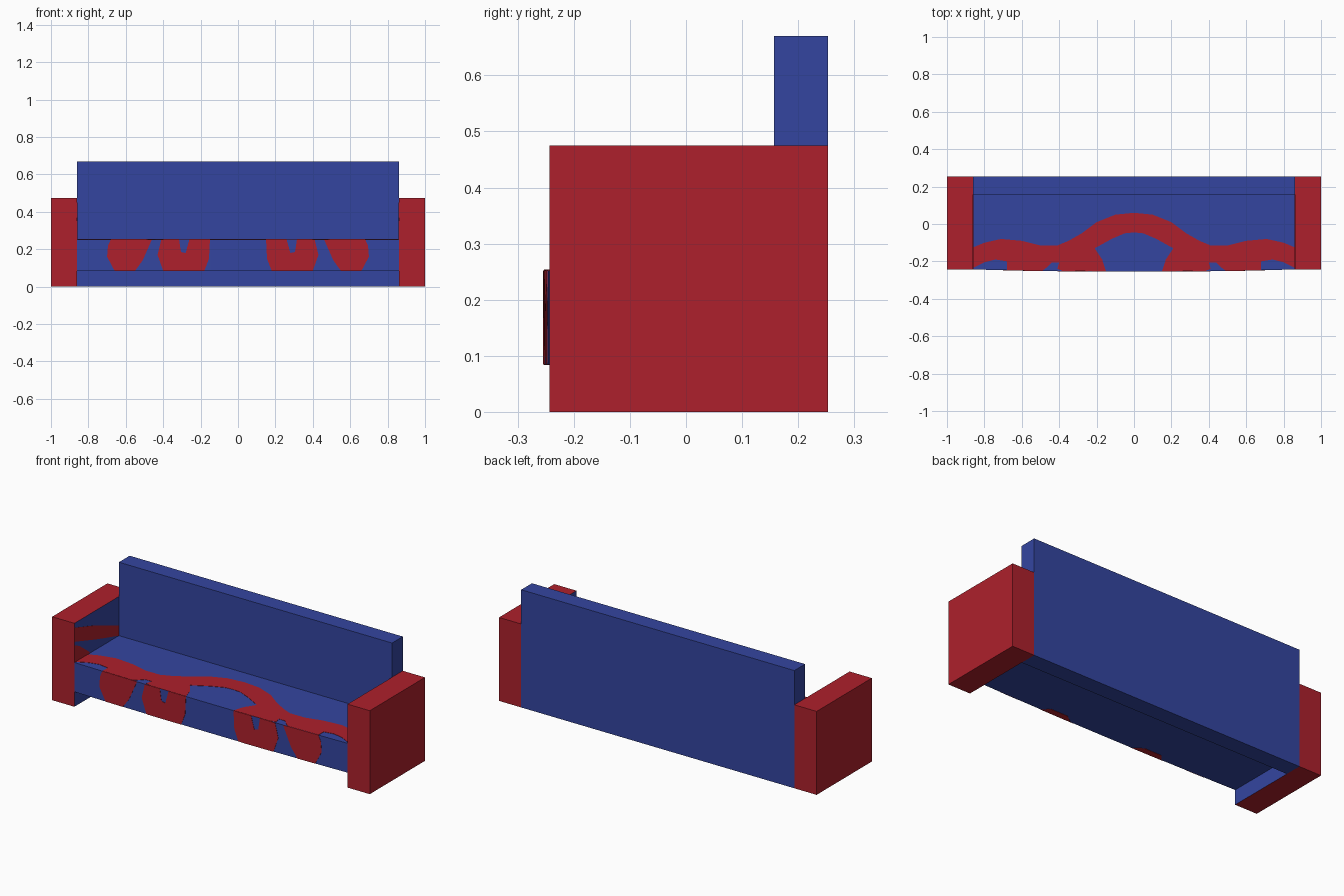
import bpy, bmesh

if "Cube" in bpy.data.objects:
    bpy.data.objects.remove(bpy.data.objects["Cube"])

def material(name, rgb):
    m = bpy.data.materials.new(name)
    m.diffuse_color = (*rgb, 1)
    m.use_nodes = True
    m.node_tree.nodes["Principled BSDF"].inputs["Base Color"].default_value = m.diffuse_color
    return m

BLUE = material("blue fabric", (0.034, 0.060, 0.352))
RED = material("red fabric", (0.423, 0.0144, 0.025))
HALF, SEAT_BOT, SEAT_TOP, BACK_Y = 0.86, 0.085, 0.252, 0.157
OUT, IN = 0.0015, -0.002      # plate faces above / below the surface

def bow(x):
    """y of the gently bowed seat front"""
    return -0.2535 + 0.0105 * (x / HALF) ** 2

def finish(name, bm, mats):
    bmesh.ops.recalc_face_normals(bm, faces=bm.faces[:])
    me = bpy.data.meshes.new(name)
    bm.to_mesh(me)
    bm.free()
    for m in mats:
        me.materials.append(m)
    ob = bpy.data.objects.new(name, me)
    bpy.context.collection.objects.link(ob)
    return ob

def solid(name, pts, place, lo, hi, mats):
    """closed prism: outline pts placed at two depths"""
    bm = bmesh.new()
    a = [bm.verts.new(place(u, v, lo)) for u, v in pts]
    b = [bm.verts.new(place(u, v, hi)) for u, v in pts]
    bm.faces.new(a)
    bm.faces.new(b)
    n = len(pts)
    for i in range(n):
        j = (i + 1) % n
        bm.faces.new((a[i], a[j], b[j], b[i]))
    return finish(name, bm, mats)

def flat(u, v, d):
    return (u, v, d)

def rect(x0, x1, y0, y1):
    return [(x0, y0), (x1, y0), (x1, y1), (x0, y1)]

# backrest
solid("backrest", rect(-HALF, HALF, BACK_Y, 0.2535), flat, 0, 0.67, [BLUE])

# seat with bowed front
front = [(-HALF + 2 * HALF * i / 24, bow(-HALF + 2 * HALF * i / 24)) for i in range(25)]
solid("seat", front + [(HALF, BACK_Y), (-HALF, BACK_Y)], flat, SEAT_BOT, SEAT_TOP, [BLUE])

# painted shapes, right half; None = seat front edge
F = None
top_shape = [(0, .06), (.1, .05), (.2, .01), (.28, -.05), (.35, -.09), (.41, -.115),
             (.5, -.115), (.6, -.09), (.71, -.08), (.8, -.1), (.86, -.125),
             (.86, -.235), (.8, -.205), (.74, -.19), (.68, -.2), (.68, F), (.49, F),
             (.47, -.235), (.44, -.205), (.40, -.205), (.41, -.24), (.38, F),
             (.15, F), (.17, -.19), (.21, -.13), (.12, -.08), (.05, -.05), (0, -.045)]
top_shape = [(x, bow(x) if y is None else y) for x, y in top_shape]
front_outer = [(.46, .252), (.68, .252), (.695, .22), (.70, .16), (.66, .085),
               (.55, .085), (.51, .14)]
front_inner = [(.15, .252), (.26, .252), (.28, .18), (.305, .185), (.315, .252),
               (.41, .252), (.43, .17), (.40, .085), (.18, .085), (.155, .15)]
under_shape = [(.20, bow(.2)), (.39, bow(.39)), (.36, -.215), (.25, -.215)]
arm_band = [(-.243, .45), (-.05, .39), (.157, .31), (.157, .252), (-.05, .31), (-.243, .37)]
arm_patch = [(-.243, .35), (-.2, .33), (-.12, .27), (-.1, .252), (-.243, .252)]

for side, s in (("left", -1), ("right", 1)):
    # armrest: red with a blue inner face
    arm = solid(side + "_armrest", rect(*sorted((s * HALF, s)), -.243, .2535), flat, 0, .475, [RED, BLUE])
    for p in arm.data.polygons:
        if p.normal.x * s < -0.9:
            p.material_index = 1

    # thin painted plates on seat and arm
    def on_top(u, v, d): return (s * u, v, SEAT_TOP + d)
    def on_front(u, v, d): return (s * u, bow(u) - d, v)
    def on_under(u, v, d): return (s * u, v, SEAT_BOT - d)
    def on_arm(u, v, d): return (s * (HALF - d), u, v)
    for name, pts, place in (("seat_top_pattern", top_shape, on_top),
                             ("seat_front_outer_pattern", front_outer, on_front),
                             ("seat_front_inner_pattern", front_inner, on_front),
                             ("seat_underside_pattern", under_shape, on_under),
                             ("armrest_band", arm_band, on_arm),
                             ("armrest_patch", arm_patch, on_arm)):
        solid(side + "_" + name, pts, place, IN, OUT, [RED])
